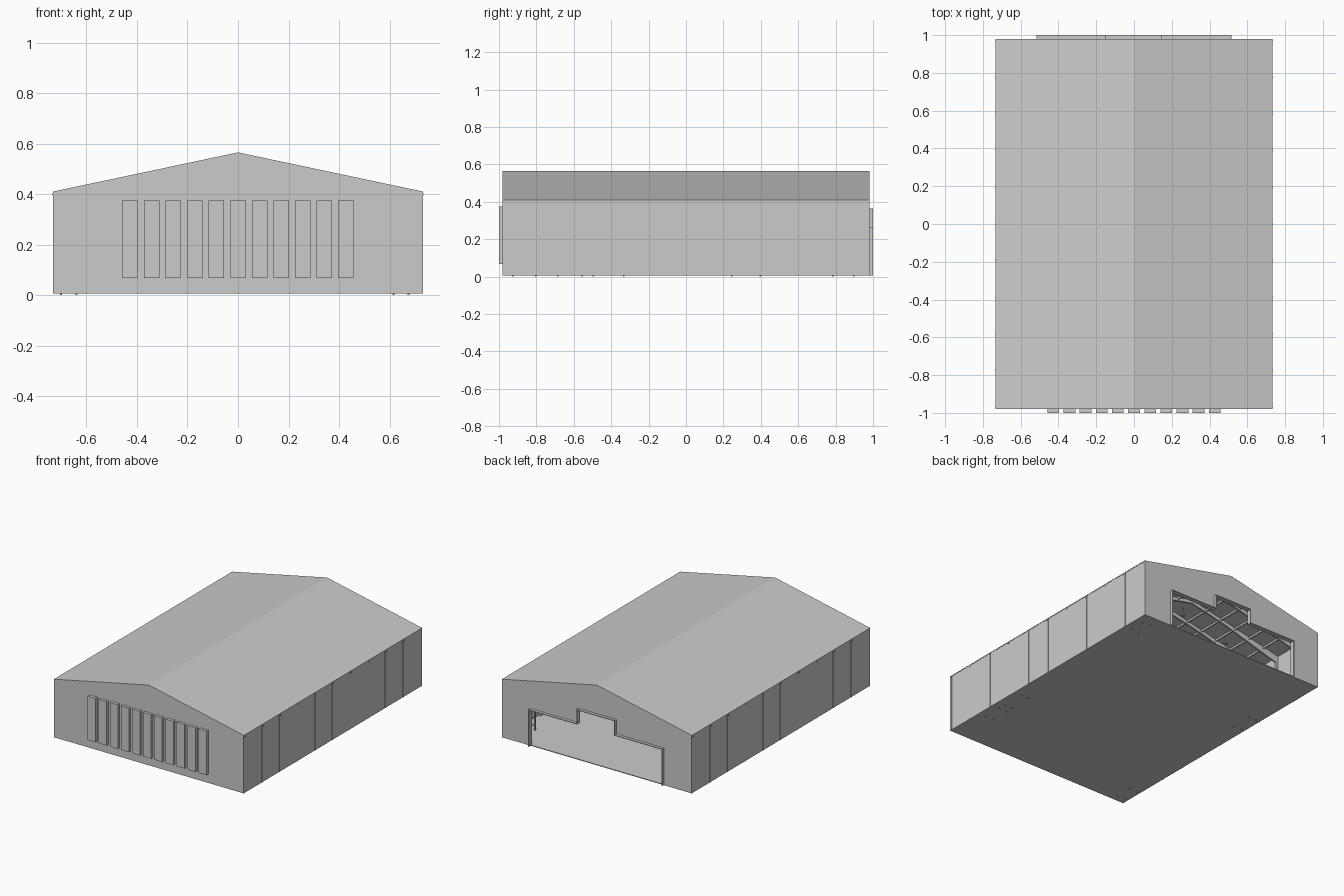
import bpy, bmesh
from math import atan2, cos
from mathutils import Vector

if "Cube" in bpy.data.objects:
    bpy.data.objects.remove(bpy.data.objects["Cube"])

HX, HY = 0.73, 0.98          # wall half width / half length
EAVE, RIDGE = 0.41, 0.565
BASE, T = 0.006, 0.006       # floor underside, sheet thickness
SLOPE = (RIDGE - EAVE) / HX


def finish(name, bm):
    bmesh.ops.recalc_face_normals(bm, faces=bm.faces)
    me = bpy.data.meshes.new(name)
    bm.to_mesh(me)
    bm.free()
    ob = bpy.data.objects.new(name, me)
    bpy.context.collection.objects.link(ob)
    return ob


def add_box(bm, lo, hi):
    v = [bm.verts.new((x, y, z)) for x in (lo[0], hi[0])
         for y in (lo[1], hi[1]) for z in (lo[2], hi[2])]
    for f in ((0, 1, 3, 2), (4, 6, 7, 5), (0, 4, 5, 1),
              (2, 3, 7, 6), (0, 2, 6, 4), (1, 5, 7, 3)):
        bm.faces.new([v[i] for i in f])


def add_prism(bm, pts, y0, y1):
    """Extrude an x/z outline along y."""
    f = bm.faces.new([bm.verts.new((x, y0, z)) for x, z in pts])
    ext = bmesh.ops.extrude_face_region(bm, geom=[f])
    bmesh.ops.translate(bm, vec=(0, y1 - y0, 0),
                        verts=[g for g in ext["geom"] if isinstance(g, bmesh.types.BMVert)])


def boxes(name, items):
    bm = bmesh.new()
    for lo, hi in items:
        add_box(bm, lo, hi)
    return finish(name, bm)


def prisms(name, items):
    bm = bmesh.new()
    for pts, y0, y1 in items:
        add_prism(bm, pts, y0, y1)
    return finish(name, bm)


def roof_z(x):
    return RIDGE - SLOPE * abs(x)


# Floor, side walls and roof sheets
boxes("floor", [((-HX, -HY, BASE), (HX, HY, BASE + 0.005))])
for side, s in (("left", -1), ("right", 1)):
    xs = sorted((s * HX, s * (HX - T)))
    boxes(side + "_wall", [((xs[0], -HY, BASE), (xs[1], HY, EAVE - 0.004))])
prisms("roof", [([(-HX - 0.002, EAVE), (0, RIDGE), (HX + 0.002, EAVE),
                  (HX + 0.002, EAVE - T), (0, RIDGE - T), (-HX - 0.002, EAVE - T)], -HY, HY)])

# Gable walls, the back one with a stepped door opening
gable_top = [(HX, EAVE - 0.002), (0, RIDGE - 0.002), (-HX, EAVE - 0.002)]
prisms("front_gable", [([(-HX, BASE), (HX, BASE)] + gable_top, -HY, -HY + T)])
door = [(-0.515, BASE), (-0.515, 0.265), (-0.15, 0.265), (-0.15, 0.365),
        (0.145, 0.365), (0.145, 0.265), (0.515, 0.265), (0.515, BASE)]
prisms("back_gable", [([(-HX, BASE)] + door + [(HX, BASE)] + gable_top, HY - T, HY)])

# Raised trim around the door opening
w = 0.005
inner = [(-0.51, BASE), (-0.51, 0.26), (-0.145, 0.26), (-0.145, 0.36),
         (0.14, 0.36), (0.14, 0.26), (0.51, 0.26), (0.51, BASE)]
prisms("door_trim", [(door + inner[::-1], HY - 0.012, 1.0)])

# Eleven tall raised front windows
boxes("front_windows", [((-0.031 + i * 0.0855, -1.0, 0.068), (0.031 + i * 0.0855, -HY + 0.012, 0.374))
                        for i in range(-5, 6)])

# Portal frames: columns slightly proud of the walls, brackets, rafters
frames = [-0.97 + i * 0.194 for i in range(11)]
cols, brackets, rafters = [], [], []
for y in frames:
    for s in (-1, 1):
        a, b = sorted((s * (HX + 0.002), s * (HX - 0.025)))
        cols.append(((a, y - 0.007, BASE), (b, y + 0.007, EAVE - 0.006)))
        a, b = sorted((s * (HX + 0.005), s * (HX - 0.03)))
        brackets.append(((a, y - 0.005, EAVE - 0.016), (b, y + 0.005, EAVE - 0.006)))
    e, m = HX - 0.01, 0.28
    rafters.append(([(-e, roof_z(e) - T), (0, RIDGE - T), (e, roof_z(e) - T),
                     (e, roof_z(e) - 0.06), (m, roof_z(m) - 0.03), (0, RIDGE - 0.03),
                     (-m, roof_z(m) - 0.03), (-e, roof_z(e) - 0.06)], y - 0.006, y + 0.006))
boxes("wall_columns", cols)
boxes("eave_brackets", brackets)
prisms("roof_rafters", rafters)

# Purlins along the roof
boxes("roof_purlins", [((s * x - 0.004, -HY + T, roof_z(x) - 0.02), (s * x + 0.004, HY - T, roof_z(x) - 0.007))
                       for s in (-1, 1) for x in (0.12, 0.24, 0.36, 0.48, 0.60)])

# Hanging lamps
bm = bmesh.new()
for x in (-0.36, 0, 0.36):
    for y in (-0.68, -0.29, 0.1, 0.49):
        top = roof_z(x) - 0.02
        add_box(bm, (x - 0.0015, y - 0.0015, top - 0.05), (x + 0.0015, y + 0.0015, top))
        c = bmesh.ops.create_cone(bm, cap_ends=True, segments=12, radius1=0.016, radius2=0.005, depth=0.014)
        bmesh.ops.translate(bm, verts=c["verts"], vec=(x, y, top - 0.054))
finish("hanging_lamps", bm)

# Storage racks along the side walls, feet reaching just below the floor
racks = [("rack_a", 0.645, -0.62, 0.14), ("rack_b", 0.645, -0.415, 0.17), ("rack_c", 0.645, 0.84, 0.12),
         ("rack_d", -0.67, 0.32, 0.16), ("rack_e", -0.67, -0.865, 0.13)]
for name, x, y, ln in racks:
    items = [((x + sx * 0.03 - 0.004, y + sy * (ln / 2 - 0.004) - 0.004, 0),
              (x + sx * 0.03 + 0.004, y + sy * (ln / 2 - 0.004) + 0.004, 0.19))
             for sx in (-1, 1) for sy in (-1, 1)]
    items += [((x - 0.03, y - ln / 2 + 0.004, z), (x + 0.03, y + ln / 2 - 0.004, z + 0.005))
              for z in (0.05, 0.11, 0.17)]
    boxes("storage_" + name, items)
